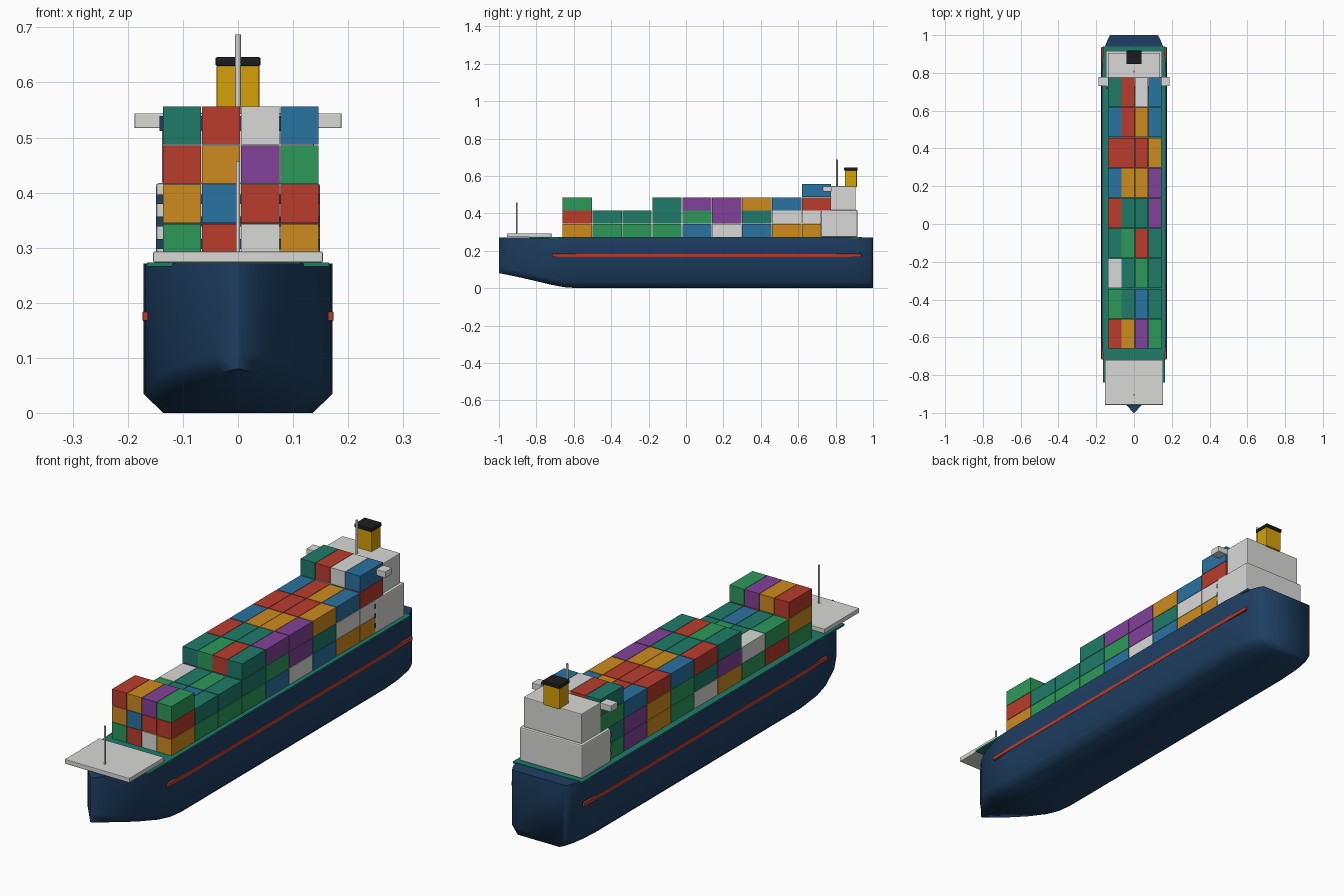
import bpy, bmesh, math
from mathutils import Matrix, Vector

if "Cube" in bpy.data.objects:
    bpy.data.objects.remove(bpy.data.objects["Cube"])


def material(name, rgb):
    lin = [(c / 255) ** 2.2 for c in rgb] + [1]
    m = bpy.data.materials.new(name)
    m.use_nodes = True
    m.diffuse_color = lin
    m.node_tree.nodes["Principled BSDF"].inputs["Base Color"].default_value = lin
    return m


# Palette, keyed by the letters used in the cargo plan
PALETTE = {
    "R": material("red", (184, 62, 48)),
    "T": material("teal", (36, 122, 104)),
    "G": material("green", (48, 152, 90)),
    "O": material("orange", (204, 138, 36)),
    "B": material("blue", (46, 114, 160)),
    "P": material("purple", (128, 68, 152)),
    "W": material("off_white", (216, 216, 214)),
    "Y": material("funnel_yellow", (214, 160, 18)),
    "K": material("black", (34, 34, 36)),
    "N": material("navy", (36, 66, 100)),
}
KEYS = list(PALETTE)


def finish(name, bm, mats):
    mesh = bpy.data.meshes.new(name)
    bmesh.ops.recalc_face_normals(bm, faces=bm.faces)
    bm.to_mesh(mesh)
    bm.free()
    for key in mats:
        mesh.materials.append(PALETTE[key])
    ob = bpy.data.objects.new(name, mesh)
    bpy.context.collection.objects.link(ob)
    return ob


def add_box(bm, lo, hi, index=0):
    lo, hi = Vector(lo), Vector(hi)
    mat = Matrix.Translation((lo + hi) / 2) @ Matrix.Diagonal((*(hi - lo), 1))
    verts = bmesh.ops.create_cube(bm, size=1, matrix=mat)["verts"]
    for face in {f for v in verts for f in v.link_faces}:
        face.material_index = index


def box(name, lo, hi, key, bevel=0):
    bm = bmesh.new()
    add_box(bm, lo, hi)
    ob = finish(name, bm, key)
    if bevel:
        mod = ob.modifiers.new("soft_edges", "BEVEL")
        mod.width, mod.segments = bevel, 2
    return ob


def smooth(ob, degrees):
    bpy.ops.object.select_all(action="DESELECT")
    ob.select_set(True)
    bpy.context.view_layer.objects.active = ob
    bpy.ops.object.shade_smooth_by_angle(angle=math.radians(degrees))


def mast(name, y, z0, z1, radius):
    bm = bmesh.new()
    bmesh.ops.create_cone(bm, cap_ends=True, segments=12, radius1=radius, radius2=radius,
                          depth=z1 - z0, matrix=Matrix.Translation((0, y, (z0 + z1) / 2)))
    smooth(finish(name, bm, "W"), 40)


# Hull: lofted stations of (y, half width, keel height)
TOP, CHINE = 0.271, 0.035
STATIONS = [(-1, 0.002, 0.08), (-0.957, 0.042, 0.072), (-0.9, 0.086, 0.06),
            (-0.82, 0.13, 0.042), (-0.72, 0.16, 0.018), (-0.65, 0.169, 0.005),
            (-0.58, 0.172, 0), (0.8, 0.172, 0), (0.88, 0.166, 0),
            (0.94, 0.154, 0), (0.98, 0.138, 0), (1, 0.126, 0)]
bm = bmesh.new()
rings = []
for y, w, k in STATIONS:
    half = [(w, TOP), (w, k + CHINE), (w * 0.79, k)]
    outline = half + [(-x, z) for x, z in reversed(half)]
    rings.append([bm.verts.new((x, y, z)) for x, z in outline])
for a, b in zip(rings, rings[1:]):
    for i in range(len(a)):
        j = (i + 1) % len(a)
        bm.faces.new((a[i], a[j], b[j], b[i]))
bm.faces.new(rings[0])
bm.faces.new(rings[-1])
smooth(finish("hull", bm, "N"), 75)

# Decks and side rails
box("main_deck", (-0.165, -0.84, 0.266), (0.165, 0.94, 0.2735), "T")
box("fore_deck", (-0.154, -0.957, 0.2735), (0.154, -0.72, 0.293), "W", 0.002)
for side, name in ((1, "left_rail"), (-1, "right_rail")):
    xs = sorted((side * 0.163, side * 0.1735))
    box(name, (xs[0], -0.717, 0.167), (xs[1], 0.937, 0.184), "R", 0.002)

# Cargo: each bay lists its layers from the bottom, each layer reads from -x to +x
CARGO = [
    ["GRWO", "OBRR", "ROPG"],
    ["RTOG", "GTBT"],
    ["GBRG", "WTGT"],
    ["OWTG", "PGBT", "TGRT"],
    ["WGRB", "TOWG", "RTTP"],
    ["GRBW", "GTOP", "BOOP"],
    ["OPGB", "OWTT", "RRRO"],
    ["PTWO", "PGRW", "BROB"],
    ["GORO", "TBWW", "GWTR", "TRWB"],
]
X0, Y0, Z0 = -0.1365, -0.66, 0.274
PITCH, LENGTH, SIZE, GAP = 0.0711, 0.16, 0.0693, 0.0035
for n, layers in enumerate(CARGO):
    bm = bmesh.new()
    y = Y0 + n * LENGTH
    for k, row in enumerate(layers):
        for c, key in enumerate(row):
            x, z = X0 + c * PITCH, Z0 + k * PITCH
            add_box(bm, (x, y, z), (x + SIZE, y + LENGTH - GAP, z + SIZE), KEYS.index(key))
    finish(f"container_bay_{n + 1}", bm, KEYS)

# Superstructure with bridge wings and window bands
box("lower_house", (-0.149, 0.722, 0.2735), (0.149, 0.917, 0.417), "W", 0.005)
box("upper_house", (-0.138, 0.775, 0.417), (0.138, 0.906, 0.545), "W", 0.003)
box("bridge_wings", (-0.188, 0.731, 0.517), (0.188, 0.778, 0.544), "W", 0.002)
for n in range(3):
    z = 0.298 + n * 0.0405
    box(f"house_window_band_{n + 1}", (-0.1485, 0.718, z), (0.1485, 0.724, z + 0.018), "N")
box("bridge_window_band", (-0.143, 0.727, 0.512), (0.143, 0.733, 0.539), "N")

# Funnel and masts
box("funnel", (-0.039, 0.85, 0.54), (0.039, 0.914, 0.632), "Y", 0.004)
box("funnel_cap", (-0.041, 0.846, 0.63), (0.041, 0.918, 0.646), "K", 0.003)
mast("fore_mast", -0.904, 0.29, 0.457, 0.004)
mast("bridge_mast", 0.807, 0.54, 0.687, 0.005)
